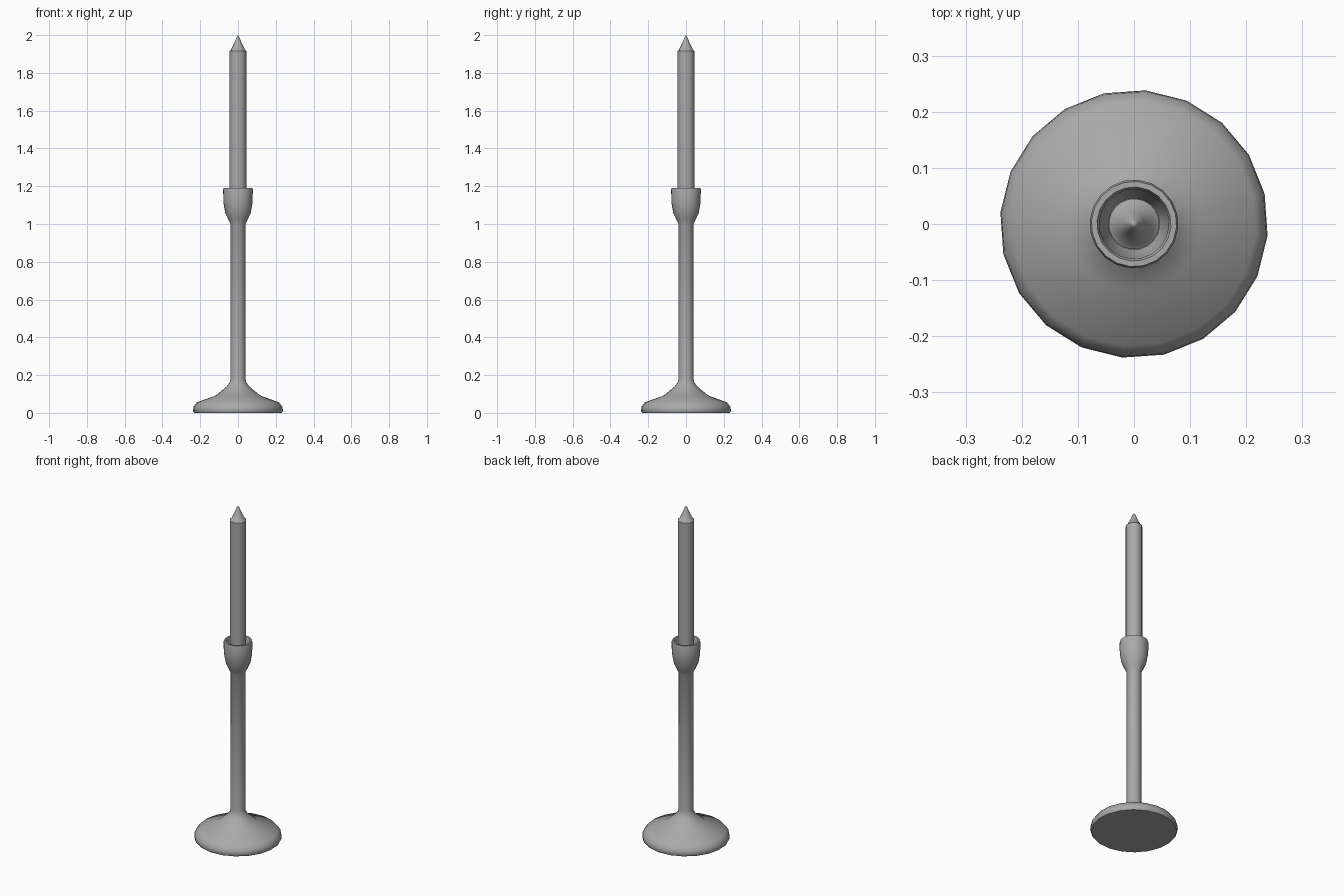
import bpy
import bmesh
import math

cube = bpy.data.objects.get("Cube")
if cube:
    bpy.data.objects.remove(cube, do_unlink=True)

SIDES = 20
TURN = math.radians(-5)

grey = bpy.data.materials.new("plain grey")
grey.use_nodes = True
colour = (0.4, 0.4, 0.4, 1)
grey.diffuse_color = colour
grey.node_tree.nodes["Principled BSDF"].inputs["Base Color"].default_value = colour


def lathe(name, profile, sharp=35):
    """Turn a (radius, height) profile around z; zero radius makes a pole."""
    bm = bmesh.new()
    rings = []
    for r, z in profile:
        if r == 0:
            rings.append([bm.verts.new((0, 0, z))] * SIDES)
        else:
            angles = [TURN + math.tau * i / SIDES for i in range(SIDES)]
            rings.append([bm.verts.new((r * math.cos(a), r * math.sin(a), z)) for a in angles])
    for low, high in zip(rings, rings[1:]):
        for i in range(SIDES):
            j = (i + 1) % SIDES
            corners = dict.fromkeys((low[i], low[j], high[j], high[i]))
            bm.faces.new(list(corners))
    bmesh.ops.recalc_face_normals(bm, faces=bm.faces)
    mesh = bpy.data.meshes.new(name)
    bm.to_mesh(mesh)
    bm.free()
    mesh.materials.append(grey)
    obj = bpy.data.objects.new(name, mesh)
    bpy.context.collection.objects.link(obj)
    bpy.ops.object.select_all(action="DESELECT")
    obj.select_set(True)
    bpy.context.view_layer.objects.active = obj
    bpy.ops.object.shade_smooth_by_angle(angle=math.radians(sharp))
    return obj


# Holder: flared foot, slim stem and hollow cup in one turned piece
lathe("candle_holder", [
    (0, 0), (0.233, 0), (0.239, 0.01), (0.237, 0.03), (0.218, 0.056),
    (0.118, 0.092), (0.06, 0.14), (0.045, 0.16), (0.04, 0.18),
    (0.04, 1.0), (0.05, 1.02), (0.068, 1.06), (0.077, 1.11), (0.079, 1.18),
    (0.076, 1.19), (0.066, 1.19), (0.062, 1.18), (0.06, 1.1),
    (0.046, 1.06), (0, 1.06)], 50)

# Candle: straight shaft with a slightly hollowed pointed tip
lathe("candle", [
    (0, 1.06), (0.045, 1.06), (0.045, 1.915), (0.039, 1.919),
    (0.02, 1.957), (0.007, 1.99), (0, 2.0)])
